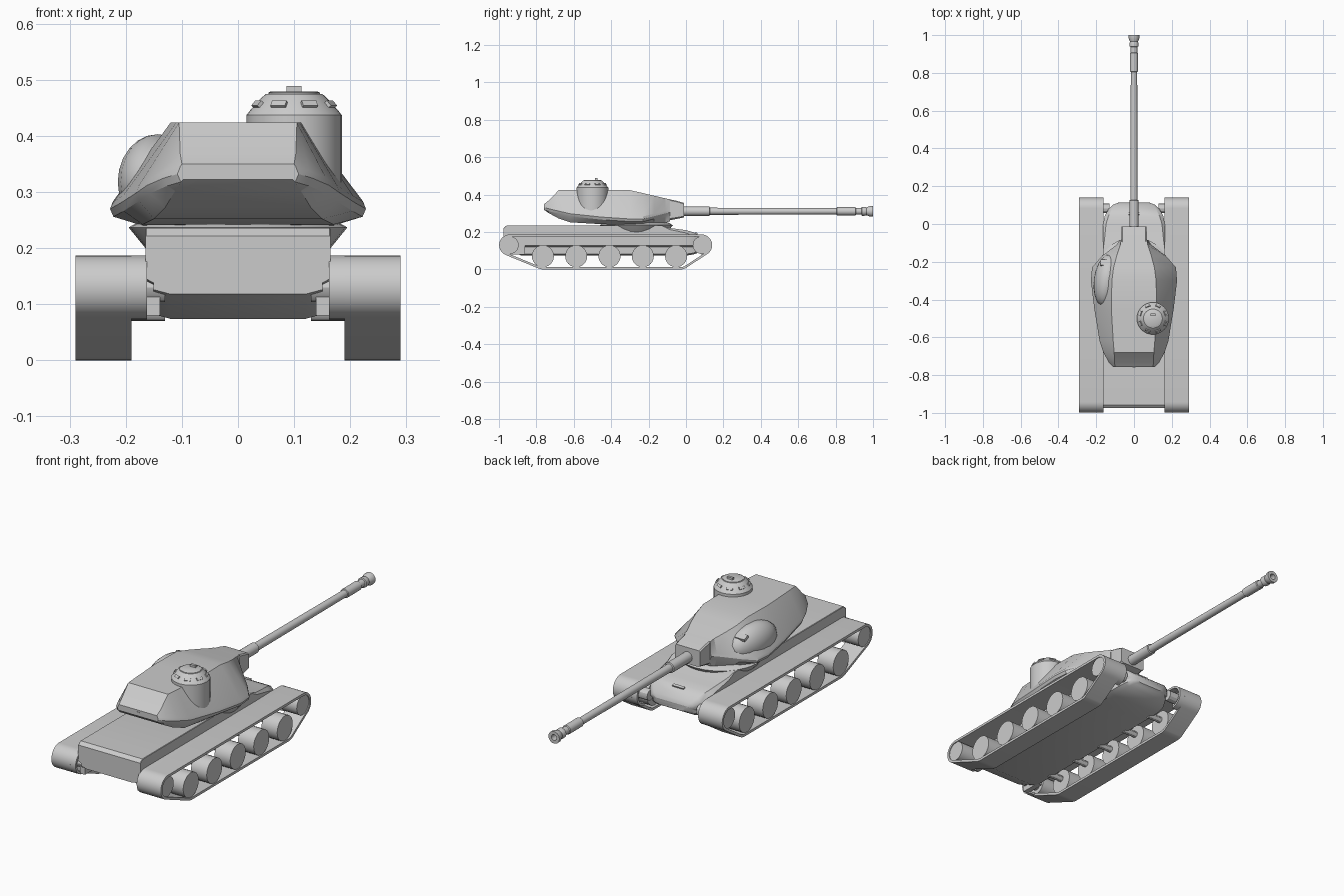
import bpy, bmesh, math
from mathutils import Matrix

if "Cube" in bpy.data.objects:
    bpy.data.objects.remove(bpy.data.objects["Cube"])


def finish(name, bm, smooth=30):
    bmesh.ops.recalc_face_normals(bm, faces=bm.faces[:])
    me = bpy.data.meshes.new(name)
    bm.to_mesh(me)
    bm.free()
    ob = bpy.data.objects.new(name, me)
    bpy.context.collection.objects.link(ob)
    if smooth:
        bpy.ops.object.select_all(action='DESELECT')
        ob.select_set(True)
        bpy.context.view_layer.objects.active = ob
        bpy.ops.object.shade_smooth_by_angle(angle=math.radians(smooth))
    return ob


def loft(name, sections, smooth=25):
    """Sections (y, half profile from bottom to top), mirrored over x = 0."""
    bm = bmesh.new()
    rings = []
    for y, half in sections:
        pts = half + [(-x, z) for x, z in reversed(half)]
        rings.append([bm.verts.new((x, y, z)) for x, z in pts])
    n = len(rings[0])
    for a, b in zip(rings, rings[1:]):
        for i in range(n):
            j = (i + 1) % n
            bm.faces.new((a[i], a[j], b[j], b[i]))
    bm.faces.new(rings[0])
    bm.faces.new(rings[-1])
    return finish(name, bm, smooth)


def lathe(name, profile, centre, axis='Z', n=24):
    """Capped solid of revolution from (radius, height) pairs."""
    bm = bmesh.new()
    rings = []
    for r, h in profile:
        rings.append([bm.verts.new((r * math.cos(2 * math.pi * i / n),
                                    r * math.sin(2 * math.pi * i / n), h)) for i in range(n)])
    for a, b in zip(rings, rings[1:]):
        for i in range(n):
            bm.faces.new((a[i], a[(i + 1) % n], b[(i + 1) % n], b[i]))
    bm.faces.new(rings[0])
    bm.faces.new(rings[-1])
    rot = {'Z': Matrix(), 'Y': Matrix.Rotation(-math.pi / 2, 4, 'X'),
           'X': Matrix.Rotation(math.pi / 2, 4, 'Y')}[axis]
    bm.transform(Matrix.Translation(centre) @ rot)
    return finish(name, bm)


def box(name, centre, size, rot=Matrix()):
    bm = bmesh.new()
    bmesh.ops.create_cube(bm, size=1)
    bm.transform(Matrix.Translation(centre) @ rot @ Matrix.Diagonal((*size, 1)))
    return finish(name, bm, 0)


def band(name, outer, inner, x0, x1, closed):
    """Strip between two (y, z) outlines, extruded from x0 to x1."""
    bm = bmesh.new()
    rings = [[bm.verts.new((x, *p)) for x, p in ((x0, o), (x1, o), (x1, i), (x0, i))]
             for o, i in zip(outer, inner)]
    pairs = list(zip(rings, rings[1:]))
    if closed:
        pairs.append((rings[-1], rings[0]))
    else:
        bm.faces.new(rings[0])
        bm.faces.new(rings[-1])
    for a, b in pairs:
        for i in range(4):
            bm.faces.new((a[i], a[(i + 1) % 4], b[(i + 1) % 4], b[i]))
    return finish(name, bm)


def arc(cy, cz, r, a0, a1, n=12):
    return [(cy + r * math.cos(math.radians(a0 + (a1 - a0) * i / n)),
             cz + r * math.sin(math.radians(a0 + (a1 - a0) * i / n))) for i in range(n + 1)]


# Hull with a rounded bow
def hull_half(w, top, low, bev):
    belt = max(low + .02, .12)
    return [(w * .73, low), (w * .91, low + .008), (w * .91, belt), (w, belt + .008),
            (w, top - bev), (w - bev, top)]


loft("hull", [(y, hull_half(w, t, l, b)) for y, w, t, l, b in (
    (-.975, .165, .222, .118, .002), (-.958, .165, .236, .112, .002),
    (-.88, .165, .236, .074, .002), (-.13, .165, .236, .074, .002),
    (-.09, .165, .222, .074, .008), (0, .163, .210, .074, .015),
    (.04, .156, .199, .080, .02), (.08, .135, .178, .095, .018),
    (.102, .11, .160, .108, .012), (.114, .08, .145, .115, .006))], 35)
lathe("turret_ring", [(.155, .19), (.165, .20), (.195, .237), (.17, .25)], (0, -.265, 0), n=32)
box("vision_slit", (0, .055, .194), (.06, .012, .008), Matrix.Rotation(-.4, 4, 'X'))

# Tracks, fenders and wheels on both sides
REAR, FRONT = (-.942, .130), (.083, .130)


def track_path(t):
    r = .057 - t
    return (arc(*FRONT, r, 90, -62, 14) + arc(-.03, .06, .06 - t, -62, -90, 3)
            + arc(-.76, .08, .08 - t, -90, -111, 3) + arc(*REAR, r, -111, -270, 14))


def fender_path(t):
    r = .057 - t
    return arc(*FRONT, r, -90, 90) + arc(*REAR, r, 90, 270)


for s, side in ((1, "right"), (-1, "left")):
    band(side + "_track", track_path(0), track_path(.012), s * .19, s * .29, True)
    band(side + "_fender", fender_path(0), fender_path(.011), s * .162, s * .191, False)
    spots = [(-.765 + .178 * i, .071, .059) for i in range(5)] + [(*REAR, .047), (*FRONT, .047)]
    for i, (y, z, r) in enumerate(spots):
        lathe(f"{side}_wheel_{i + 1}", [(r, -.042), (r, .042)], (s * .244, y, z), 'X')
        a = .015 if i < 5 else .026
        lathe(f"{side}_axle_{i + 1}", [(a, -.045), (a, .045)], (s * .175, y, max(z, .085)), 'X', 12)
    box(side + "_final_drive", (s * .152, -.91, .105), (.026, .10, .05))

# Cast turret: y, belly (w, z), widest (w, z), roof (w, z)
loft("turret", [(y, [(bw, bz), (w - .006, wz - .014), (w, wz), (w - .005, wz + .013), (rw, rz)])
                for y, bw, bz, w, wz, rw, rz in (
    (-.758, .098, .322, .108, .332, .100, .350),
    (-.735, .112, .302, .132, .325, .103, .368),
    (-.68, .13, .272, .162, .312, .105, .424),
    (-.62, .15, .252, .182, .298, .110, .424),
    (-.45, .17, .242, .210, .280, .120, .424),
    (-.30, .17, .240, .228, .270, .117, .424),
    (-.23, .16, .240, .222, .270, .108, .408),
    (-.17, .13, .243, .170, .285, .092, .394),
    (-.11, .075, .250, .092, .300, .072, .380),
    (-.085, .066, .258, .075, .305, .069, .374))], 20)
loft("mantlet", [(-.13, [(.06, .255), (.068, .265), (.068, .378), (.062, .384)]),
                 (-.05, [(.058, .270), (.068, .278), (.068, .362), (.062, .367)]),
                 (-.012, [(.056, .278), (.066, .284), (.066, .350), (.060, .356)])])

# Side blister with a sight slot
bm = bmesh.new()
bmesh.ops.create_uvsphere(bm, u_segments=20, v_segments=12, radius=1)
bm.transform(Matrix.Translation((-.143, -.30, .318)) @ Matrix.Rotation(-.12, 4, 'Z')
             @ Matrix.Diagonal((.07, .14, .085, 1)))
finish("turret_blister", bm, 40)
box("sight_hood", (-.152, -.205, .372), (.05, .03, .014), Matrix.Rotation(-.4, 4, 'X'))
box("rear_catch", (0, -.757, .34), (.016, .006, .004))

# Commander cupola with periscopes around the cone
CX, CY = .1, -.5
lathe("cupola", [(.085, .29), (.085, .437), (.078, .446), (.058, .468), (.050, .475)], (CX, CY, 0), n=32)
lathe("cupola_hatch", [(.046, .474), (.046, .477), (.042, .479)], (CX, CY, 0))
box("hatch_handle", (CX, CY + .02, .482), (.027, .012, .014))
for i in range(8):
    a = math.pi / 8 + i * math.pi / 4
    box(f"periscope_{i + 1}", (CX + .070 * math.cos(a), CY + .070 * math.sin(a), .456),
        (.012, .028, .008), Matrix.Rotation(a, 4, 'Z') @ Matrix.Rotation(.85, 4, 'Y'))

# Gun barrel with sleeve and muzzle brake
lathe("gun_barrel", [(.025, -.06), (.025, .125), (.019, .127), (.017, .805), (.022, .807),
                     (.022, .905), (.018, .908), (.018, .938), (.024, .94), (.024, .955),
                     (.021, .965), (.029, .985), (.029, 1.0), (.014, 1.0), (.014, .95)],
      (0, 0, .311), 'Y', 20)
